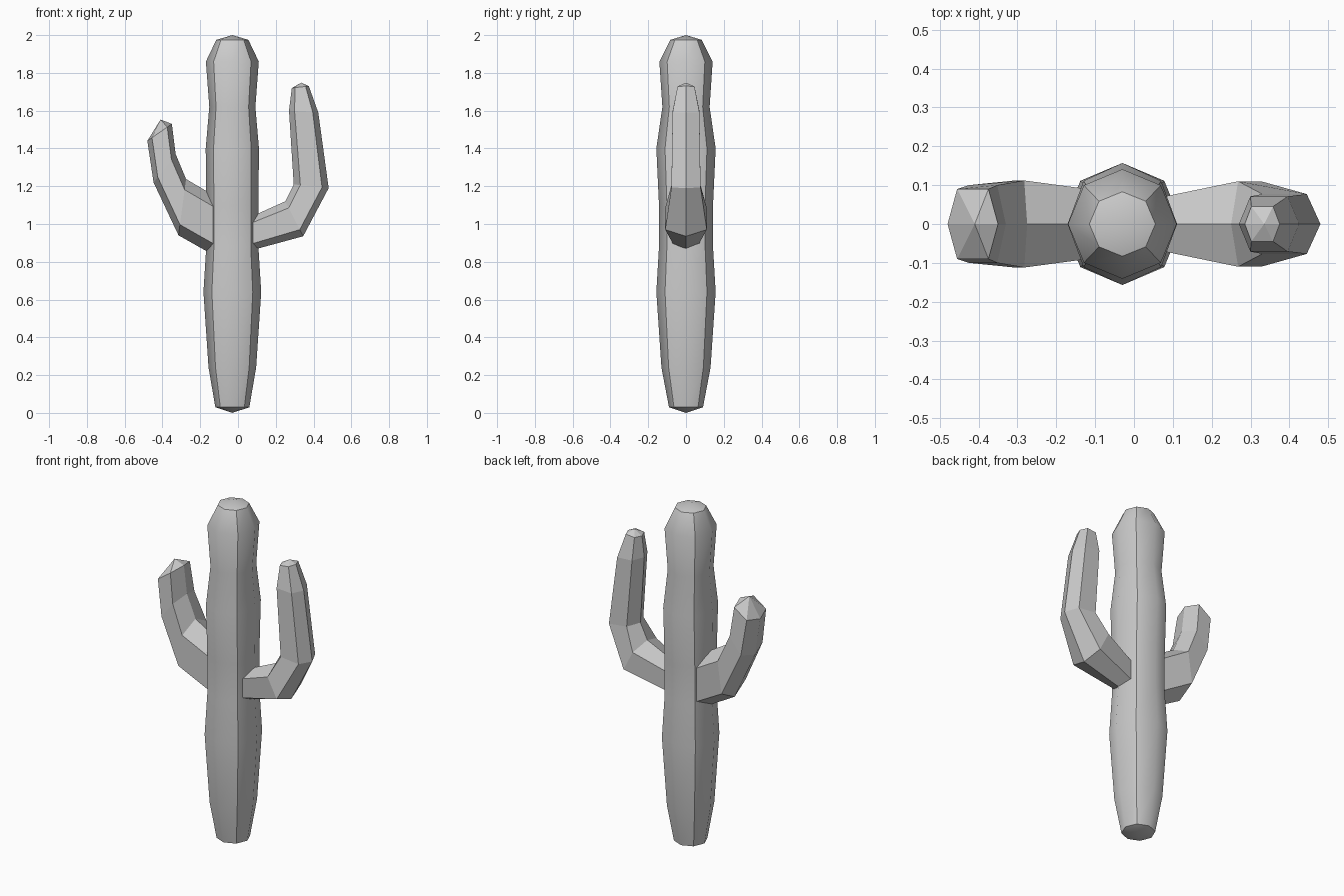
import bpy, bmesh, math
from mathutils import Vector

if "Cube" in bpy.data.objects:
    bpy.data.objects.remove(bpy.data.objects["Cube"])


def loft(name, rings, start, end, sharp_long, smooth):
    """Skin a list of point rings; close both ends with a fan to a tip point."""
    bm = bmesh.new()
    loops = [[bm.verts.new(p) for p in ring] for ring in rings]
    n = len(loops[0])
    for a, b in zip(loops, loops[1:]):
        for i in range(n):
            j = (i + 1) % n
            bm.faces.new((a[i], a[j], b[j], b[i]))
    for loop, tip in ((loops[0], start), (loops[-1], end)):
        t = bm.verts.new(tip)
        for i in range(n):
            bm.faces.new((loop[i], loop[(i + 1) % n], t))
            if smooth:
                bm.edges.get((loop[i], loop[(i + 1) % n])).smooth = False
    # hard ribs along the length
    for a, b in zip(loops, loops[1:]):
        for i in sharp_long:
            bm.edges.get((a[i], b[i])).smooth = False
    bmesh.ops.recalc_face_normals(bm, faces=bm.faces)
    for f in bm.faces:
        f.smooth = smooth
    me = bpy.data.meshes.new(name)
    bm.to_mesh(me)
    bm.free()
    ob = bpy.data.objects.new(name, me)
    bpy.context.collection.objects.link(ob)
    return ob


# trunk: eight-sided, (z, x radius, y radius)
CX = -0.03
profile = [(0.03, 0.09, 0.09), (0.24, 0.126, 0.13), (0.64, 0.153, 0.157),
           (0.88, 0.138, 0.143), (1.10, 0.138, 0.143), (1.40, 0.141, 0.157),
           (1.62, 0.122, 0.125), (1.86, 0.14, 0.141), (1.975, 0.085, 0.083)]
trunk_rings = [[(CX + rx * math.cos(i * math.pi / 4), ry * math.sin(i * math.pi / 4), z)
                for i in range(8)] for z, rx, ry in profile]
loft("trunk", trunk_rings, (CX, 0, 0), (CX, 0, 2), (1, 3, 5, 7), True)


# arms: six-sided sections given by inner point, outer point and half width
def arm(name, sections, tip):
    rings = []
    for (xi, zi), (xo, zo), w in sections:
        a, b = Vector((xi, 0, zi)), Vector((xo, 0, zo))
        rings.append([a.lerp(b, t) + Vector((0, s * w, 0)) for t, s in
                      ((0, 0), (0.19, 1), (0.81, 1), (1, 0), (0.81, -1), (0.19, -1))])
    start = sum(rings[0], Vector()) / 6
    loft(name, rings, start, tip, (), False)


arm("right_arm", [((0.05, 1.03), (0.05, 0.855), 0.065),
                  ((0.25, 1.12), (0.345, 0.935), 0.11),
                  ((0.295, 1.21), (0.48, 1.19), 0.077),
                  ((0.27, 1.60), (0.425, 1.59), 0.071),
                  ((0.285, 1.72), (0.375, 1.73), 0.045)], (0.335, 0, 1.748))
arm("left_arm", [((-0.10, 1.135), (-0.12, 0.83), 0.088),
                 ((-0.275, 1.238), (-0.315, 0.94), 0.112),
                 ((-0.33, 1.37), (-0.447, 1.22), 0.10),
                 ((-0.35, 1.53), (-0.48, 1.44), 0.09)], (-0.41, 0, 1.553))
